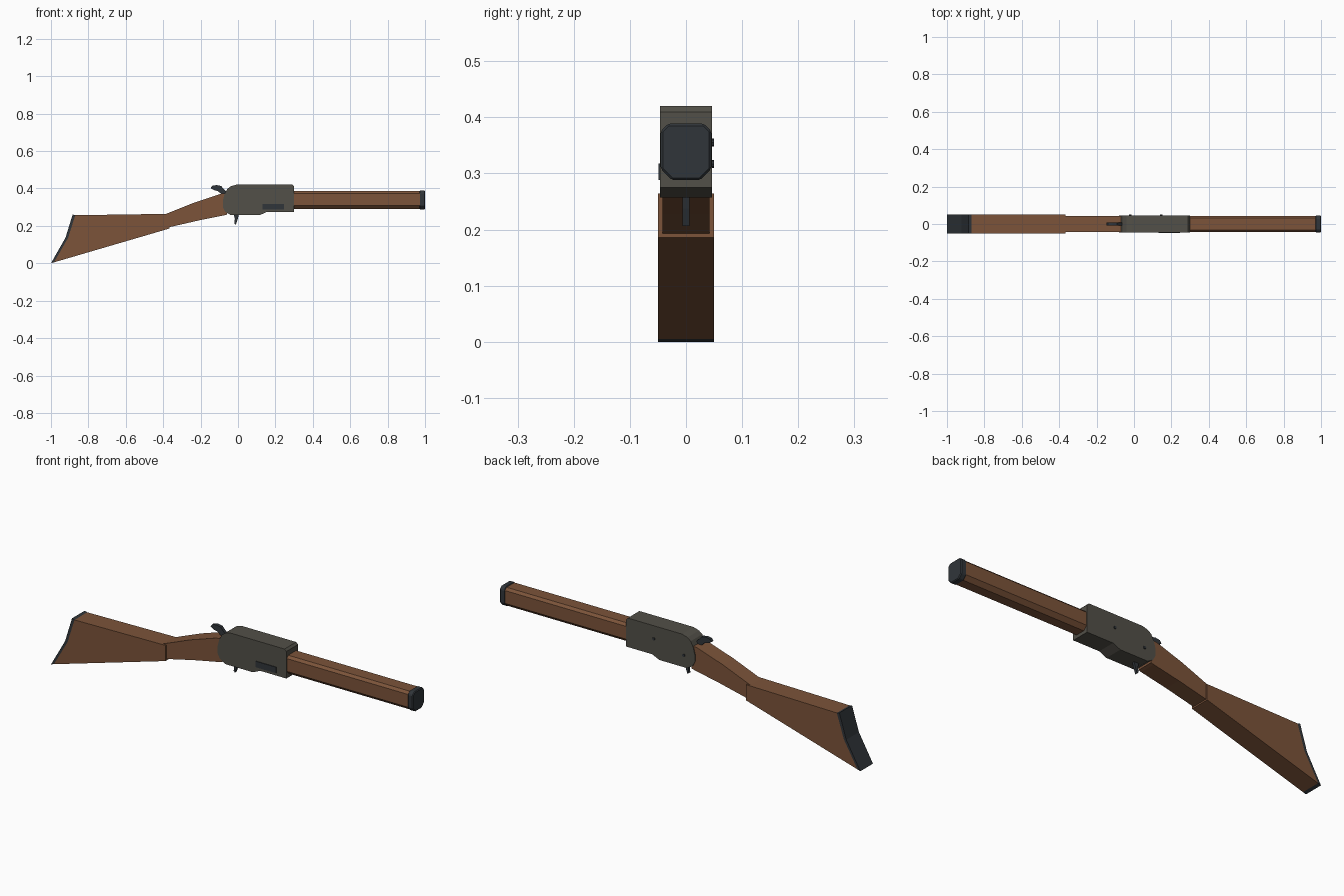
import bpy, bmesh
from mathutils import Vector

if "Cube" in bpy.data.objects:
    bpy.data.objects.remove(bpy.data.objects["Cube"])


def material(name, rgb):
    m = bpy.data.materials.new(name)
    m.diffuse_color = (*rgb, 1)
    m.use_nodes = True
    m.node_tree.nodes["Principled BSDF"].inputs["Base Color"].default_value = m.diffuse_color
    return m


WOOD = material("walnut", (0.20, 0.088, 0.042))
STEEL = material("worn_steel", (0.085, 0.08, 0.065))
DARK = material("dark_metal", (0.03, 0.036, 0.042))


def prism(name, section, axis, lo, hi, mat, bevel=0):
    """Extrude an (x,z) section along y, or a (y,z) section along x."""
    bm = bmesh.new()
    place = (lambda a, b: (a, lo, b)) if axis == 'y' else (lambda a, b: (lo, a, b))
    face = bm.faces.new([bm.verts.new(place(a, b)) for a, b in section])
    out = bmesh.ops.extrude_face_region(bm, geom=[face])
    move = Vector((0, hi - lo, 0)) if axis == 'y' else Vector((hi - lo, 0, 0))
    bmesh.ops.translate(bm, vec=move,
                        verts=[v for v in out["geom"] if isinstance(v, bmesh.types.BMVert)])
    bmesh.ops.recalc_face_normals(bm, faces=bm.faces)
    mesh = bpy.data.meshes.new(name)
    bm.to_mesh(mesh)
    bm.free()
    mesh.materials.append(mat)
    ob = bpy.data.objects.new(name, mesh)
    bpy.context.collection.objects.link(ob)
    if bevel:
        mod = ob.modifiers.new("edge", 'BEVEL')
        mod.width, mod.segments = bevel, 1
    return ob


def side(name, section, half, mat, bevel=0):
    return prism(name, section, 'y', -half, half, mat, bevel)


def octagon(y, z0, z1, top, bottom):
    """Rectangle with chamfered top and bottom corners."""
    half = [(y - bottom, z0), (y, z0 + bottom), (y, z1 - top), (y - top, z1)]
    return half + [(-a, b) for a, b in reversed(half)]


# Butt stock and butt plate
side("butt_stock", [(-0.984, 0.005), (-0.908, 0.137), (-0.870, 0.257), (-0.39, 0.264),
                    (-0.366, 0.264), (-0.366, 0.186)], 0.05, WOOD)
side("butt_plate", [(-1, 0), (-0.922, 0.137), (-0.884, 0.261), (-0.870, 0.257),
                    (-0.908, 0.137), (-0.984, 0.005)], 0.05, DARK)

# Grip wrist
side("wrist", [(-0.39, 0.262), (-0.235, 0.324), (-0.09, 0.372), (-0.06, 0.374),
               (-0.06, 0.26), (-0.075, 0.256), (-0.215, 0.228), (-0.38, 0.190)], 0.042, WOOD)

# Receiver with rounded rear
side("receiver", [(-0.081, 0.335), (-0.081, 0.30), (-0.068, 0.275), (-0.038, 0.257),
                  (0.115, 0.257), (0.155, 0.275), (0.30, 0.275), (0.30, 0.41),
                  (0.29, 0.42), (-0.01, 0.42), (-0.04, 0.411), (-0.058, 0.397),
                  (-0.072, 0.37)], 0.046, STEEL)

# Loading gate on the front side
prism("loading_gate", [(0.13, 0.288), (0.245, 0.288), (0.245, 0.318), (0.13, 0.318)],
      'y', -0.049, -0.04, DARK)

# Pins on the back side
for i, (x, z) in enumerate([(-0.02, 0.317), (0.145, 0.355)]):
    bpy.ops.mesh.primitive_cylinder_add(vertices=8, radius=0.007, depth=0.012,
                                        location=(x, 0.044, z), rotation=(1.5708, 0, 0))
    pin = bpy.context.object
    pin.name = f"receiver_pin_{i + 1}"
    pin.data.materials.append(DARK)

# Fore-end and muzzle cap
prism("fore_end", octagon(0.043, 0.291, 0.386, 0.012, 0.019), 'x', 0.29, 0.975, WOOD)
prism("muzzle_cap", octagon(0.045, 0.288, 0.389, 0.013, 0.020), 'x', 0.97, 1.0, DARK, 0.004)

# Hammer and trigger
side("hammer", [(-0.147, 0.402), (-0.138, 0.414), (-0.115, 0.418), (-0.09, 0.413),
                (-0.079, 0.40), (-0.06, 0.38), (-0.06, 0.355), (-0.09, 0.37),
                (-0.107, 0.386), (-0.127, 0.391)], 0.008, DARK)
side("trigger", [(-0.024, 0.265), (0.006, 0.265), (-0.001, 0.238), (-0.012, 0.206),
                 (-0.020, 0.212), (-0.017, 0.238)], 0.006, DARK)
